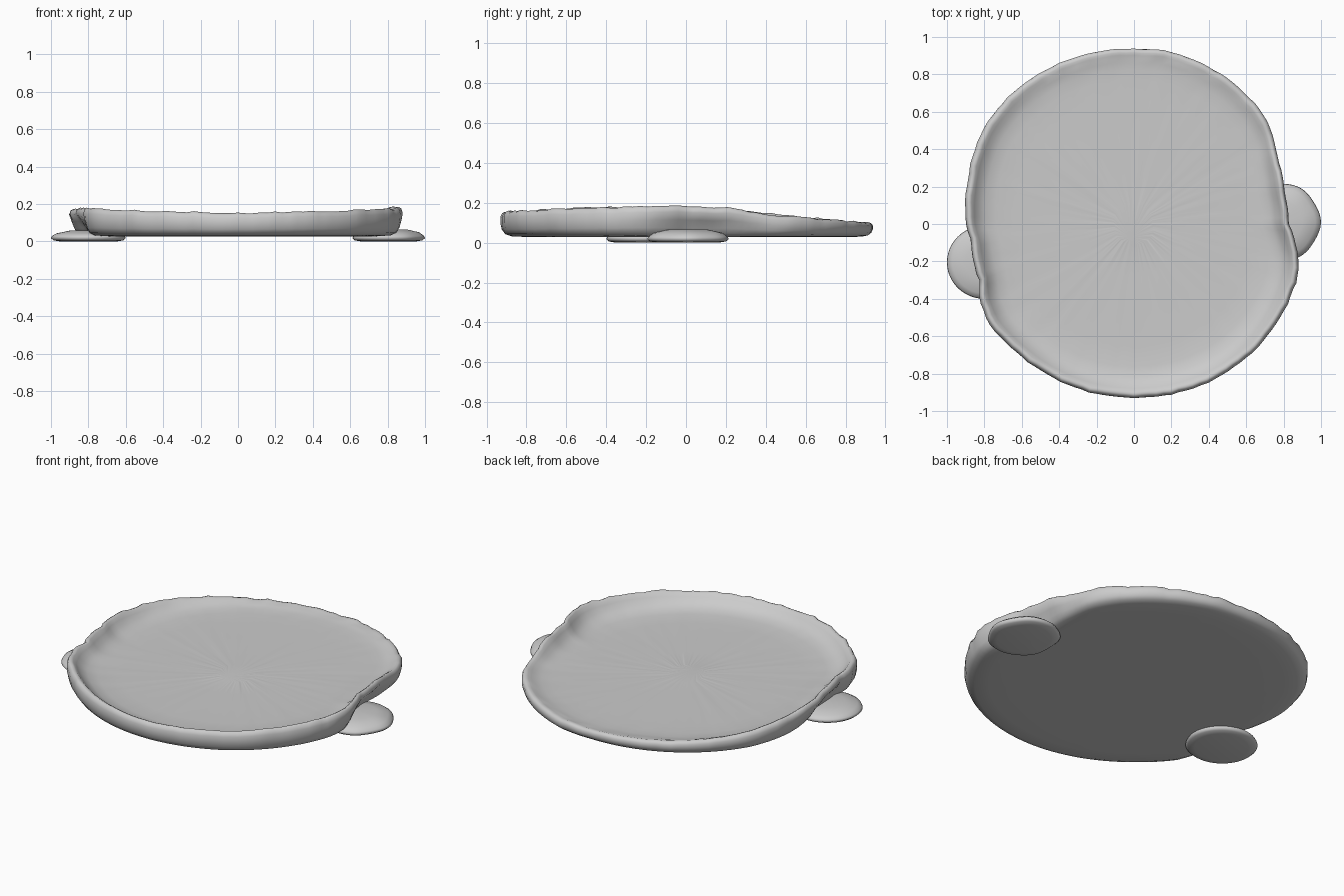
import bpy, bmesh, math, random

if "Cube" in bpy.data.objects:
    bpy.data.objects.remove(bpy.data.objects["Cube"])

random.seed(4)
N = 144


def polar(points):
    """Sort outline points into (angle, radius) pairs."""
    return sorted((math.atan2(y, x) % math.tau, math.hypot(x, y)) for x, y in points)


def sample(table, a):
    """Smooth periodic interpolation of (angle, value) pairs."""
    a %= math.tau
    ext = [(table[-1][0] - math.tau, table[-1][1])] + table + [(table[0][0] + math.tau, table[0][1])]
    for (a0, v0), (a1, v1) in zip(ext, ext[1:]):
        if a0 <= a <= a1:
            return v0 + (v1 - v0) * (a - a0) / (a1 - a0)


def build_rings(name, rings, bottom, top):
    """Skin rings of points from the bottom centre to the top centre."""
    bm = bmesh.new()
    loops = [[bm.verts.new(p) for p in ring] for ring in rings]
    for lo, hi in zip(loops, loops[1:]):
        for i in range(len(lo)):
            j = (i + 1) % len(lo)
            bm.faces.new((lo[i], lo[j], hi[j], hi[i]))
    for ring, centre, flip in ((loops[0], bottom, True), (loops[-1], top, False)):
        c = bm.verts.new(centre)
        for i in range(len(ring)):
            a, b = ring[i], ring[(i + 1) % len(ring)]
            bm.faces.new((b, a, c) if flip else (a, b, c))
    bmesh.ops.recalc_face_normals(bm, faces=bm.faces)
    for f in bm.faces:
        f.smooth = True
    me = bpy.data.meshes.new(name)
    bm.to_mesh(me)
    bm.free()
    ob = bpy.data.objects.new(name, me)
    bpy.context.collection.objects.link(ob)
    return ob


# Hand-shaped plate: outline and uneven rim height around it
outline = polar([
    (0.83, 0), (0.80, 0.2), (0.765, 0.37), (0.74, 0.49), (0.65, 0.64), (0.45, 0.81),
    (0.2, 0.92), (0, 0.935), (-0.2, 0.92), (-0.4, 0.86), (-0.65, 0.7), (-0.8, 0.52),
    (-0.86, 0.37), (-0.895, 0.2), (-0.9, 0), (-0.87, -0.1), (-0.83, -0.3), (-0.82, -0.42),
    (-0.77, -0.54), (-0.6, -0.71), (-0.3, -0.88), (0, -0.93), (0.2, -0.91), (0.45, -0.82),
    (0.66, -0.66), (0.8, -0.47), (0.87, -0.3), (0.88, -0.2)])
heights = [(math.radians(d), h) for d, h in (
    (0, 0.185), (15, 0.175), (30, 0.14), (45, 0.122), (60, 0.11), (90, 0.097), (120, 0.11),
    (135, 0.122), (155, 0.15), (175, 0.175), (200, 0.178), (215, 0.175), (235, 0.165),
    (270, 0.153), (305, 0.163), (325, 0.175), (345, 0.18))]
FLOOR, BASE = 0.085, 0.028


def pinch(a):
    """How far the lower wall tucks in beside each lug."""
    return sum(math.exp(-((a - c + math.pi) % math.tau - math.pi) ** 2 / 0.08)
               for c in (0.1, math.pi + 0.1))


# (radius factor, height fraction BASE..rim, pinch amount); floor rings follow
wall = [(0.5, 0, 0), (0.85, 0, 0.02), (0.94, 0.03, 0.04), (0.975, 0.12, 0.05), (0.993, 0.3, 0.05),
        (1.0, 0.55, 0.03), (1.0, 0.8, 0.0), (0.99, 0.95, 0), (0.977, 1.0, 0), (0.962, 0.95, 0)]
inner = [(0.945, 0.7), (0.92, 0.4), (0.88, 0.16), (0.82, 0.04), (0.7, 0), (0.5, 0), (0.3, 0), (0.12, 0)]
angles = [math.tau * i / N for i in range(N)]
wobble = [random.uniform(-0.004, 0.004) for _ in angles]
rim = [(sample(outline, a), sample(heights, a)) for a in angles]
rings = []
for f, t, p in wall:
    rings.append([((r * f + w * t - p * pinch(a)) * math.cos(a), (r * f + w * t - p * pinch(a)) * math.sin(a),
                   BASE + (h - BASE + w) * t) for a, w, (r, h) in zip(angles, wobble, rim)])
for f, t in inner:
    rings.append([(r * f * math.cos(a), r * f * math.sin(a),
                   FLOOR + max(h - FLOOR, 0.008) * t + random.uniform(-0.001, 0.001))
                  for a, (r, h) in zip(angles, rim)])
build_rings("plate", rings, (0, 0, BASE), (-0.02, -0.07, FLOOR + 0.004))


# Flattened clay lugs tucked under the plate, also acting as feet
def lug(name, cx, cy, rx, ry, top, bump):
    rings = []
    for f, z in ((0.75, 0.0), (0.93, 0.006), (1, 0.018), (0.97, 0.03), (0.85, 0.75 * top), (0.5, top)):
        rings.append([(cx + rx * f * math.cos(a) * (1 + bump * math.cos(5 * a)) / (1 + bump),
                       cy + ry * f * math.sin(a), z)
                      for a in (math.tau * i / 48 for i in range(48))])
    build_rings(name, rings, (cx, cy, 0), (cx, cy, top))


lug("right_lug", 0.80, 0.01, 0.20, 0.205, 0.065, 0.03)
lug("left_lug", -0.80, -0.205, 0.20, 0.195, 0.058, 0.0)
